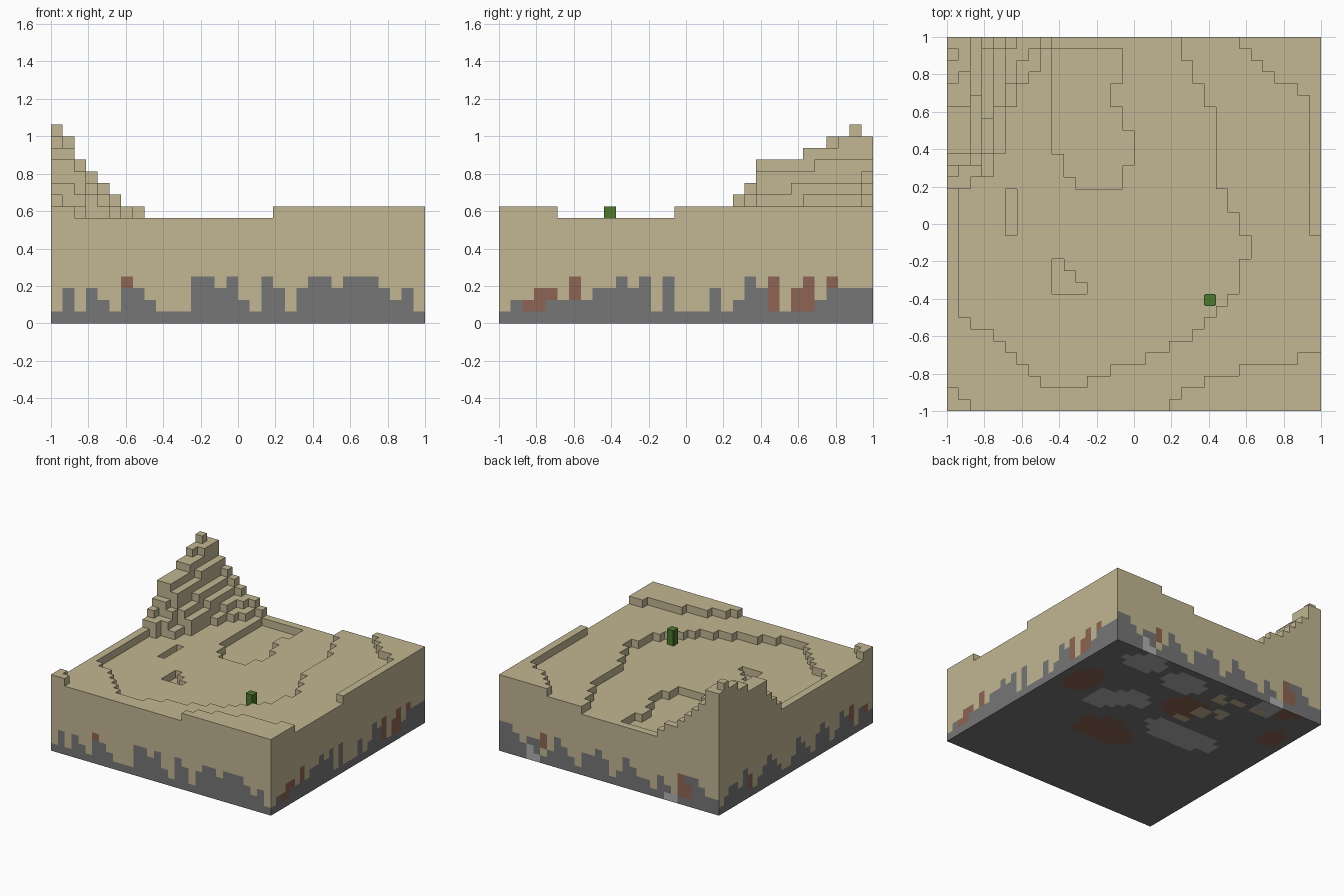
import bpy, bmesh

cube = bpy.data.objects.get("Cube")
if cube:
    bpy.data.objects.remove(cube)

N = 32            # blocks per side
S = 2 / N         # block size


def material(name, rgb):
    m = bpy.data.materials.new(name)
    m.use_nodes = True
    lin = [((c / 255 + 0.055) / 1.055) ** 2.4 for c in rgb] + [1]
    m.diffuse_color = lin
    m.node_tree.nodes["Principled BSDF"].inputs["Base Color"].default_value = lin
    return m


SAND, STONE, RUST, PALE = range(4)
materials = [
    material("sand", (194, 182, 146)),
    material("grey stone", (119, 118, 119)),
    material("rust stone", (141, 100, 83)),
    material("pale stone", (176, 176, 177)),
]
green = material("cactus green", (78, 120, 44))

# ---- Terrain heights in blocks ----
height = [[9] * N for _ in range(N)]      # height[column][row]


def fill(row0, row1, col0, col1, level):
    for j in range(row0, row1):
        for i in range(col0, col1):
            height[i][j] = level


# Sunken basin: rows, then its left and right edge
basin = [(2, 3, 8, 12), (3, 4, 7, 14), (4, 5, 6, 17), (5, 6, 5, 19),
         (6, 7, 4, 21), (7, 8, 2, 22), (8, 9, 1, 23), (9, 10, 1, 24),
         (10, 13, 1, 25), (13, 15, 1, 26), (15, 17, 1, 25), (17, 19, 1, 24),
         (19, 26, 0, 23), (26, 28, 0, 22), (28, 30, 0, 21), (30, N, 0, 20)]
# Pits in the basin floor
pits = [(19, 20, 11, 15), (20, 21, 10, 15), (21, 22, 10, 16), (22, 24, 9, 16),
        (24, 26, 9, 15), (26, 28, 9, 14), (28, 31, 9, 15),
        (15, 19, 5, 6), (10, 11, 9, 12), (11, 12, 9, 11), (12, 13, 9, 10)]
# Raised corners
banks = [(0, 1, 19, N), (1, 2, 20, N), (2, 3, 22, N), (3, 4, 25, N), (4, 5, 30, N),
         (31, N, 25, N), (30, 31, 26, N), (29, 30, 27, N), (28, 29, 28, N),
         (27, 28, 30, N), (15, 27, 31, N), (0, 1, 0, 2), (1, 2, 0, 1)]
for level, areas in ((8, basin), (7, pits), (10, banks)):
    for area in areas:
        fill(*area, level)

# Stepped hill: for each column, the row where each level starts
hill = [{19: 10, 20: 11, 21: 12, 22: 14, 26: 15, 28: 16, 30: 17, 31: 16},
        {19: 10, 21: 12, 22: 14, 26: 15, 29: 16},
        {20: 10, 21: 11, 22: 13, 27: 14},
        {20: 9, 22: 11, 25: 12, 31: 13},
        {22: 10, 26: 11, 31: 12},
        {26: 9, 28: 10, 31: 11},
        {28: 9, 30: 10},
        {29: 9, 31: 10},
        {31: 9}]
for i, steps in enumerate(hill):
    for row, level in steps.items():
        fill(row, N, i, i + 1, level)

# ---- Rock layer on the outer walls: stone height per block along each wall ----
rock = {
    "front": "13132133211144342143134434443231",
    "right": "12222222334341411131243111123333",
    "back": "22344312312234213433123421332344",
    "left": "23312342134312342112343213423321",
}
# Coloured spots: wall, block, lowest and highest layer, material
spots = [("front", 6, 3, 4, RUST), ("right", 2, 1, 2, RUST), ("right", 3, 1, 3, RUST),
         ("right", 4, 2, 3, RUST), ("right", 6, 2, 4, RUST), ("right", 23, 1, 4, RUST),
         ("right", 25, 1, 3, RUST), ("right", 26, 1, 4, RUST), ("right", 28, 3, 4, RUST),
         ("back", 5, 1, 4, RUST), ("back", 4, 1, 3, RUST), ("back", 25, 2, 4, RUST),
         ("back", 6, 0, 1, PALE), ("back", 7, 0, 1, PALE), ("back", 26, 0, 1, PALE),
         ("back", 27, 0, 2, PALE), ("left", 25, 1, 3, RUST), ("left", 4, 2, 4, RUST),
         ("left", 1, 2, 3, RUST)]


def wall_colour(wall, along, layer):
    for name, block, low, high, colour in spots:
        if name == wall and block == along and low <= layer < high:
            return colour
    return STONE if layer < int(rock[wall][along]) else SAND


# ---- Underside patches: centre x, y, radii, material ----
patches = [(-0.18, 0.8, .05, .05, SAND), (-.34, .63, .07, .05, SAND),
           (-.32, .85, .05, .05, SAND), (-.12, .41, .05, .05, SAND),
           (-.19, .56, .06, .05, SAND), (-.5, .83, .06, .05, SAND),
           (.81, .37, .13, .2, RUST), (.2, -.12, .27, .16, RUST),
           (-.05, .53, .18, .17, RUST), (-.86, .6, .1, .13, RUST),
           (-.7, .97, .1, .1, RUST), (.52, .25, .14, .13, PALE),
           (.34, .4, .14, .13, PALE), (.62, .86, .17, .13, PALE),
           (.19, .81, .17, .13, PALE), (-.3, .2, .34, .14, PALE),
           (-.57, .92, .13, .1, PALE)]


def underside_colour(x, y):
    for cx, cy, rx, ry, colour in patches:
        if ((x - cx) / rx) ** 2 + ((y - cy) / ry) ** 2 <= 1:
            return colour
    return STONE


# ---- Build the block surface ----
bm = bmesh.new()


def quad(points, colour):
    verts = [bm.verts.new((i * S - 1, j * S - 1, k * S)) for i, j, k in points]
    bm.faces.new(verts).material_index = colour


sides = [("front", 0, -1, (0, 0), (1, 0)), ("right", 1, 0, (1, 0), (1, 1)),
         ("back", 0, 1, (1, 1), (0, 1)), ("left", -1, 0, (0, 1), (0, 0))]
for i in range(N):
    for j in range(N):
        h = height[i][j]
        corners = [(i, j), (i + 1, j), (i + 1, j + 1), (i, j + 1)]
        quad([(*c, h) for c in corners], SAND)
        quad([(*c, 0) for c in reversed(corners)],
             underside_colour((i + 0.5) * S - 1, (j + 0.5) * S - 1))
        for wall, di, dj, a, b in sides:
            ni, nj = i + di, j + dj
            inside = 0 <= ni < N and 0 <= nj < N
            for k in range(height[ni][nj] if inside else 0, h):
                colour = SAND if inside else wall_colour(wall, i if dj else j, k)
                p, q = (i + a[0], j + a[1]), (i + b[0], j + b[1])
                quad([(*p, k), (*q, k), (*q, k + 1), (*p, k + 1)], colour)

bmesh.ops.remove_doubles(bm, verts=bm.verts, dist=0.0001)
mesh = bpy.data.meshes.new("desert_terrain")
bm.to_mesh(mesh)
bm.free()
for m in materials:
    mesh.materials.append(m)
bpy.context.collection.objects.link(bpy.data.objects.new("desert_terrain", mesh))

# ---- Cactus: two crossed boxes give the notched corners ----
for name, sx, sy in (("cactus_wide", S, S * 0.875), ("cactus_deep", S * 0.875, S)):
    bpy.ops.mesh.primitive_cube_add(size=1, location=(22.5 * S - 1, 9.5 * S - 1, 9 * S))
    cactus = bpy.context.object
    cactus.name = name
    cactus.scale = (sx, sy, 2 * S)
    cactus.data.materials.append(green)
